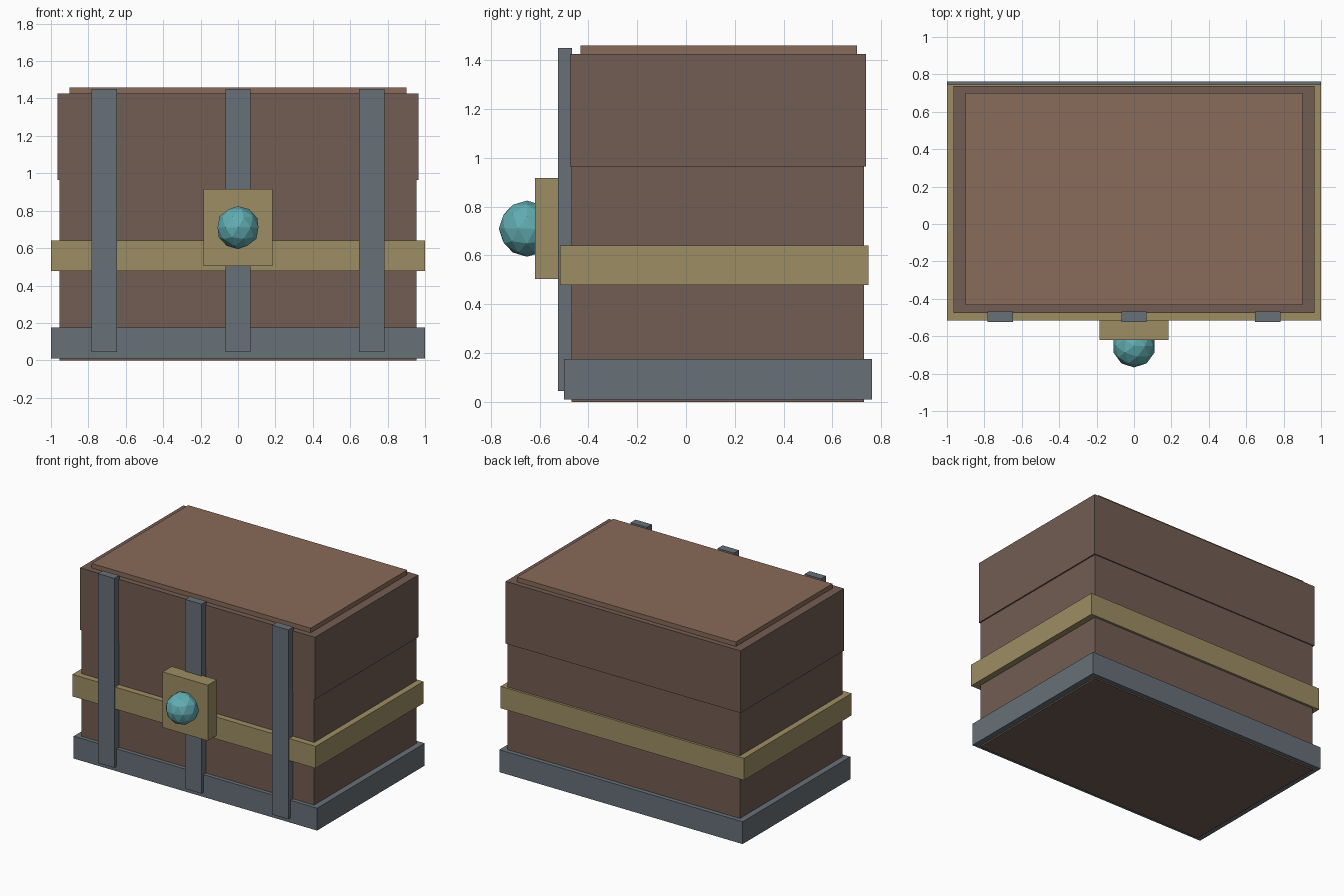
import bpy

if "Cube" in bpy.data.objects:
    bpy.data.objects.remove(bpy.data.objects["Cube"])


def material(name, rgb):
    mat = bpy.data.materials.new(name)
    mat.diffuse_color = (*rgb, 1)
    mat.use_nodes = True
    mat.node_tree.nodes["Principled BSDF"].inputs["Base Color"].default_value = mat.diffuse_color
    return mat


wood = material("wood", (0.17, 0.11, 0.085))
light_wood = material("light_wood", (0.25, 0.145, 0.10))
iron = material("iron", (0.135, 0.16, 0.185))
brass = material("brass", (0.34, 0.27, 0.125))
teal = material("teal_gem", (0.12, 0.42, 0.45))


def box(name, x, y, z, mat):
    """Box spanning the (min, max) range on each axis."""
    spans = (x, y, z)
    bpy.ops.mesh.primitive_cube_add(size=1, location=[(a + b) / 2 for a, b in spans])
    ob = bpy.context.object
    ob.name = name
    ob.scale = [b - a for a, b in spans]
    bpy.ops.object.transform_apply(location=False, rotation=False, scale=True)
    ob.data.materials.append(mat)
    return ob


# Wooden body, lid and raised top panel
box("chest_body", (-0.955, 0.955), (-0.47, 0.73), (0, 0.965), wood)
box("chest_lid", (-0.965, 0.965), (-0.475, 0.738), (0.964, 1.426), wood)
box("lid_top_panel", (-0.90, 0.90), (-0.433, 0.70), (1.42, 1.46), light_wood)

# Bands around the chest
box("iron_base_band", (-1, 1), (-0.50, 0.763), (0.01, 0.176), iron)
box("brass_band", (-1, 1), (-0.516, 0.747), (0.478, 0.641), brass)

# Vertical iron straps on the front
for i, x in enumerate((-0.715, 0, 0.715)):
    box(f"front_strap_{i + 1}", (x - 0.067, x + 0.067), (-0.525, -0.467), (0.045, 1.451), iron)

# Lock plate with faceted gem
box("lock_plate", (-0.185, 0.185), (-0.619, -0.513), (0.504, 0.917), brass)
bpy.ops.mesh.primitive_ico_sphere_add(subdivisions=2, radius=0.115, location=(0, -0.652, 0.71))
gem = bpy.context.object
gem.name = "lock_gem"
gem.data.materials.append(teal)
